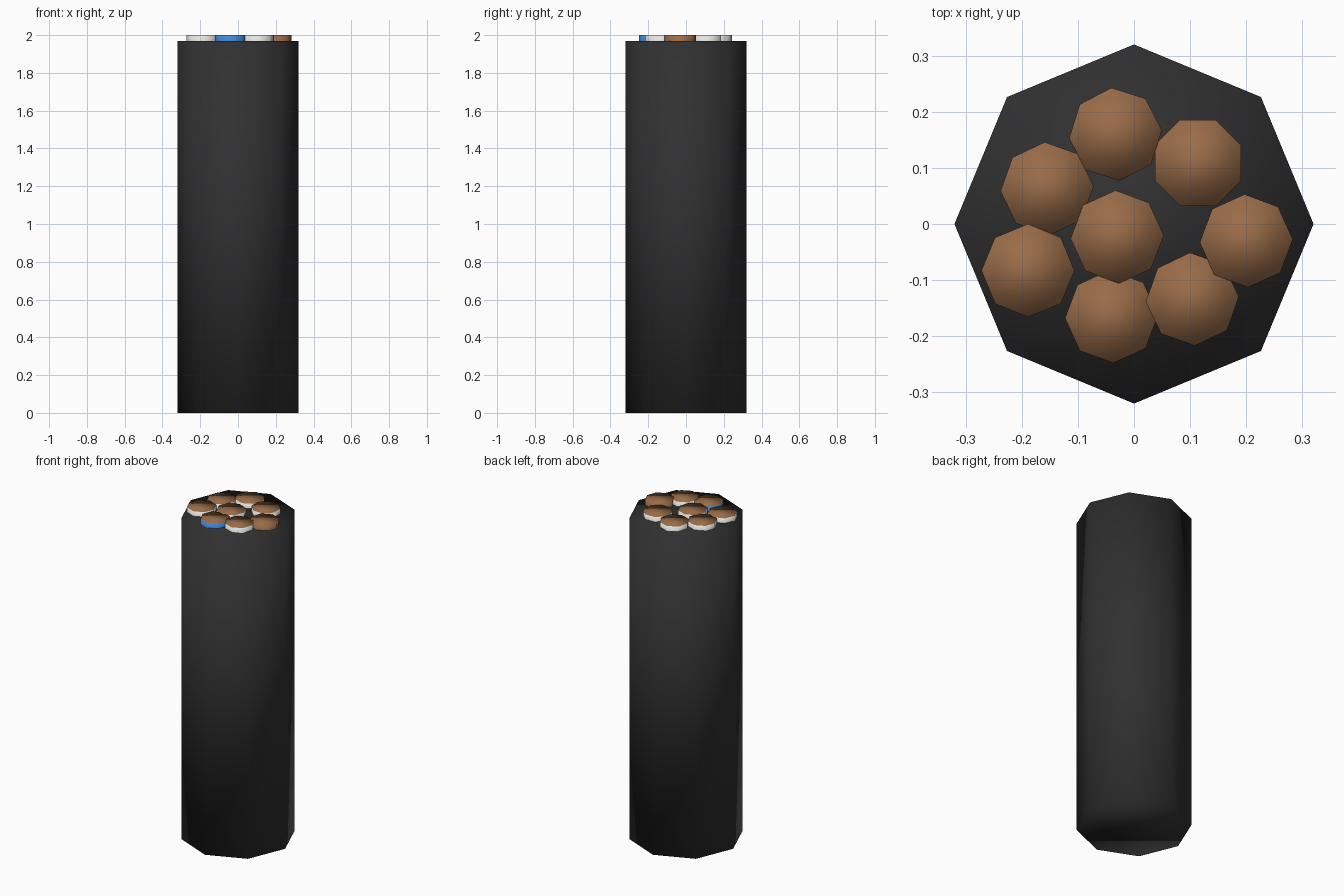
import bpy
import math

cube = bpy.data.objects.get("Cube")
if cube:
    bpy.data.objects.remove(cube, do_unlink=True)


def make_material(name, rgb):
    mat = bpy.data.materials.new(name)
    mat.use_nodes = True
    color = (*rgb, 1.0)
    mat.diffuse_color = color
    mat.node_tree.nodes["Principled BSDF"].inputs["Base Color"].default_value = color
    return mat


black = make_material("black rubber", (0.03, 0.03, 0.03))
copper = make_material("copper brown", (0.32, 0.15, 0.065))
white = make_material("white plastic", (0.78, 0.77, 0.73))
blue = make_material("blue plastic", (0.05, 0.24, 0.68))


def octagon_rod(name, radius, bottom, top, x, y, turn, materials):
    """Upright smooth-shaded eight-sided rod with a corner on the x axis."""
    bpy.ops.mesh.primitive_cylinder_add(
        vertices=8, radius=radius, depth=top - bottom,
        location=(x, y, (top + bottom) / 2),
        rotation=(0, 0, math.radians(turn)))
    rod = bpy.context.object
    rod.name = name
    for mat in materials:
        rod.data.materials.append(mat)
    bpy.ops.object.shade_smooth()
    return rod


# Outer sheath
SHEATH_TOP = 1.97
octagon_rod("cable_sheath", 0.32, 0, SHEATH_TOP, 0, 0, 0, [black])

# Inner wires: name, x, y, turn in degrees, insulation
wires = [
    ("center", -0.03, -0.023, 2, white),
    ("back", -0.033, 0.16, 5, white),
    ("back_left", 0.114, 0.109, 22.5, white),
    ("left", 0.2, -0.03, 2, copper),
    ("front_left", 0.104, -0.134, 3, white),
    ("front", -0.04, -0.165, 2, blue),
    ("right", -0.189, -0.083, 0, white),
    ("back_right", -0.155, 0.063, 3, white),
]
for name, x, y, turn, insulation in wires:
    wire = octagon_rod(name + "_wire", 0.083, SHEATH_TOP - 0.05, 2.0,
                       x, y, turn, [insulation, copper])
    # Exposed copper on the cut end
    for face in wire.data.polygons:
        face.material_index = 1 if face.normal.z > 0.9 else 0
